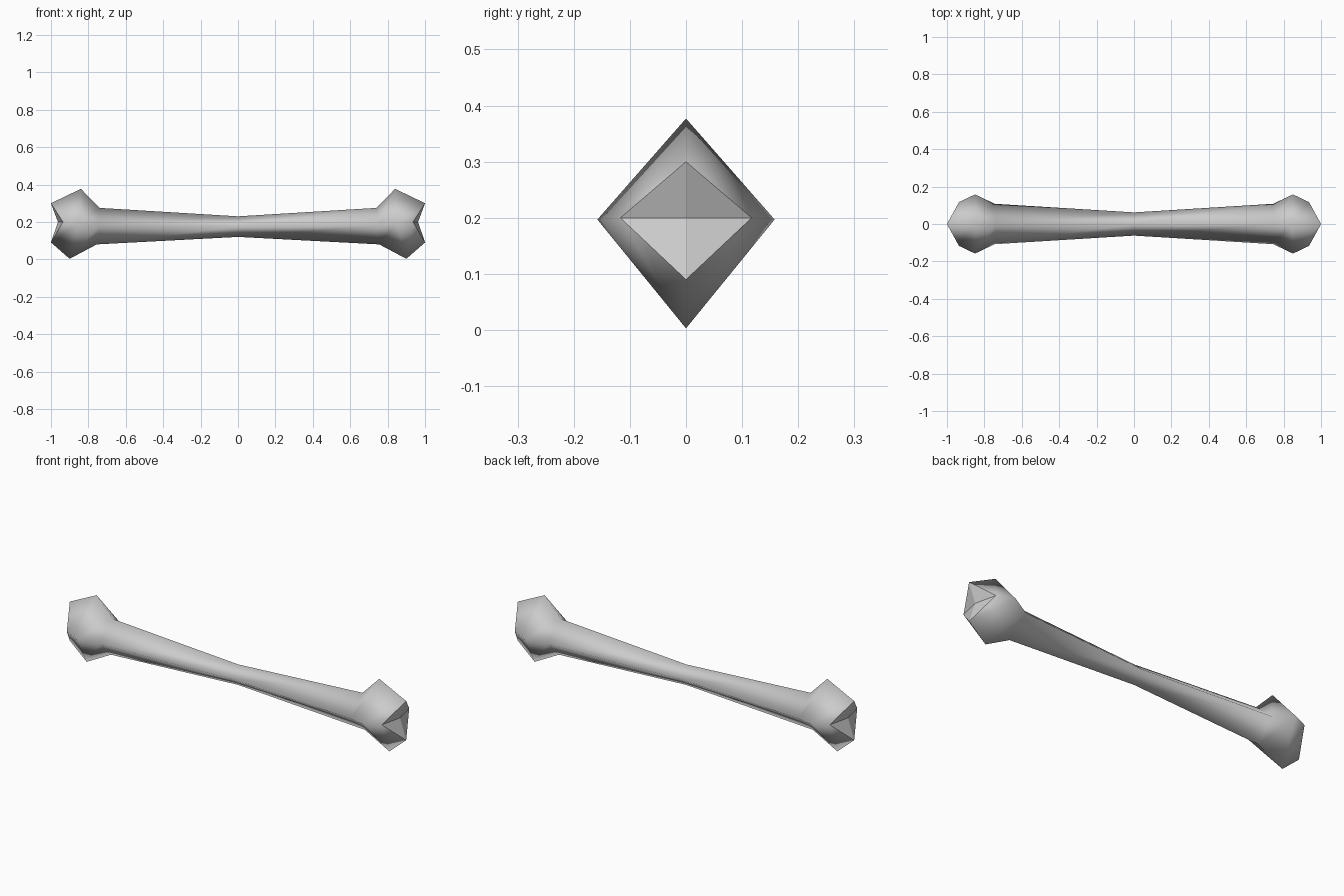
import bpy, bmesh

cube = bpy.data.objects.get("Cube")
if cube:
    bpy.data.objects.remove(cube, do_unlink=True)

# Ivory grey material
mat = bpy.data.materials.new("bone_grey")
mat.use_nodes = True
colour = (0.6, 0.6, 0.6, 1)
mat.diffuse_color = colour
mat.node_tree.nodes["Principled BSDF"].inputs["Base Color"].default_value = colour

# Diamond sections from middle to tip:
# (top x, top z), (side x, side y, side z), (bottom x, bottom z)
half = [
    ((0.00, 0.23), (0.00, 0.062, 0.175), (0.00, 0.12)),
    ((0.74, 0.275), (0.745, 0.108, 0.18), (0.755, 0.08)),
    ((0.84, 0.377), (0.85, 0.158, 0.197), (0.90, 0.003)),
    ((1.00, 0.30), (0.936, 0.117, 0.20), (1.00, 0.09)),
]
stations = [(s, -1) for s in reversed(half)] + [(s, 1) for s in half[1:]]

bm = bmesh.new()


def diamond(section, side):
    (tx, tz), (sx, sy, sz), (bx, bz) = section
    points = [(tx, 0, tz), (sx, sy, sz), (bx, 0, bz), (sx, -sy, sz)]
    return [bm.verts.new((side * x, y, z)) for x, y, z in points]


rings = [diamond(*s) for s in stations]

# Smooth skin of the shaft and knuckles
for a, b in zip(rings, rings[1:]):
    for i in range(4):
        j = (i + 1) % 4
        bm.faces.new((a[i], a[j], b[j], b[i])).smooth = True

# Notched flat-shaded end caps
for ring, side in ((rings[0], -1), (rings[-1], 1)):
    centre = bm.verts.new((side * 0.963, 0, 0.20))
    for i in range(4):
        face = bm.faces.new((ring[i], ring[(i + 1) % 4], centre))
        face.smooth = False
        for e in face.edges:
            e.smooth = False

bmesh.ops.recalc_face_normals(bm, faces=bm.faces)
mesh = bpy.data.meshes.new("bone")
bm.to_mesh(mesh)
bm.free()
mesh.materials.append(mat)
bone = bpy.data.objects.new("bone", mesh)
bpy.context.collection.objects.link(bone)
